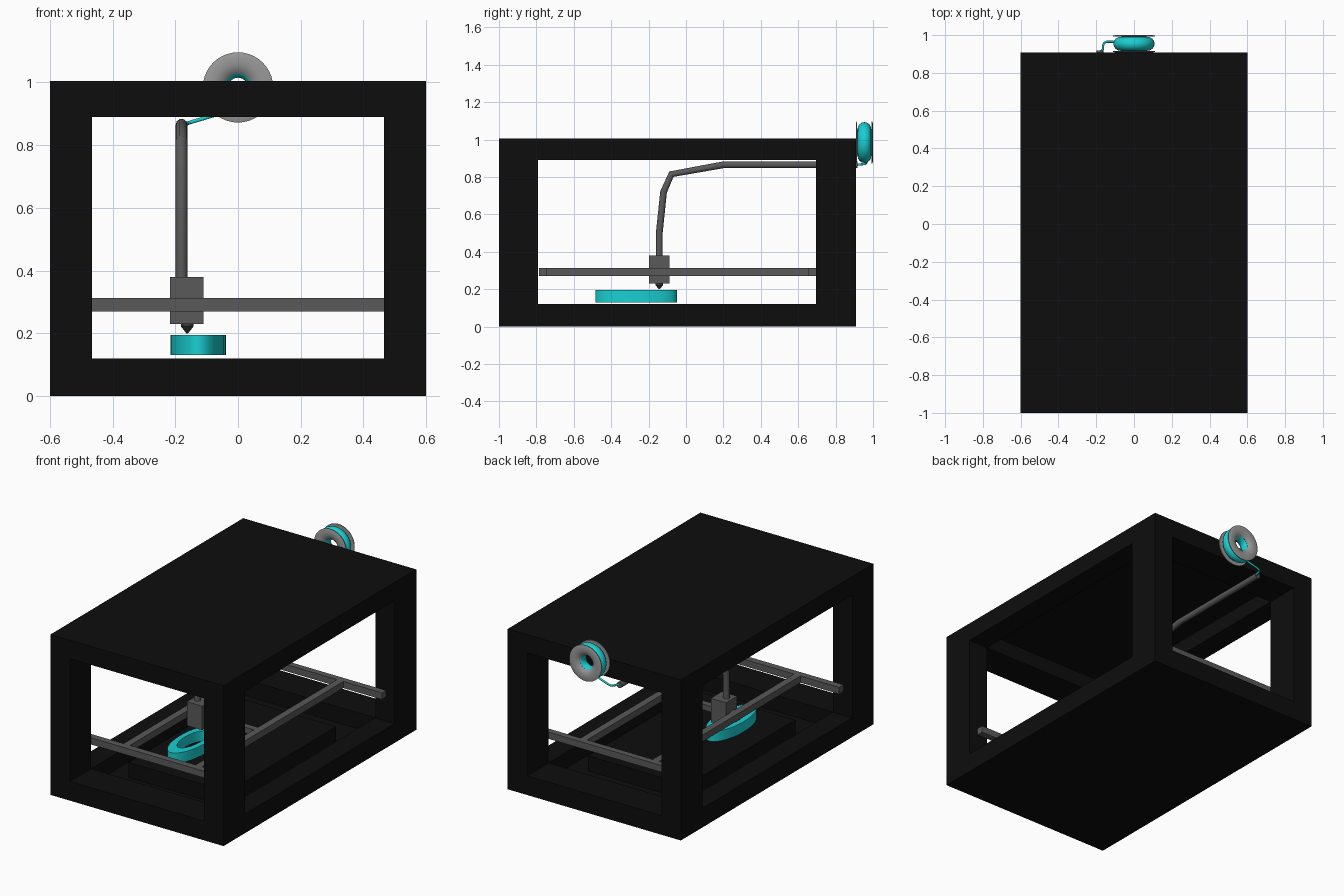
import bpy, bmesh, math
from mathutils import Vector

if "Cube" in bpy.data.objects:
    bpy.data.objects.remove(bpy.data.objects["Cube"])


def material(name, rgb):
    m = bpy.data.materials.new(name)
    m.diffuse_color = (*rgb, 1)
    m.use_nodes = True
    m.node_tree.nodes["Principled BSDF"].inputs["Base Color"].default_value = m.diffuse_color
    return m


BLACK = material("black", (0.004, 0.004, 0.004))
DARK = material("dark_grey", (0.1, 0.1, 0.1))
NOZZLE = material("nozzle_grey", (0.04, 0.04, 0.04))
GREY = material("spool_grey", (0.32, 0.32, 0.32))
CYAN = material("cyan", (0.01, 0.62, 0.64))


def smooth(ob, angle=35):
    bpy.ops.object.select_all(action='DESELECT')
    ob.select_set(True)
    bpy.context.view_layer.objects.active = ob
    bpy.ops.object.shade_smooth_by_angle(angle=math.radians(angle))


def box(name, x, y, z, mat):
    """Box from (min, max) ranges."""
    bpy.ops.mesh.primitive_cube_add(size=1)
    ob = bpy.context.object
    ob.name = name
    for v in ob.data.vertices:
        v.co = Vector([(r[0] + r[1]) / 2 + c * (r[1] - r[0]) for r, c in zip((x, y, z), v.co)])
    ob.data.materials.append(mat)
    return ob


def lathe(name, profile, mat, loc, scale=(1, 1, 1), axis_y=False, n=32):
    """Revolve a closed (radius, height) profile into a ring."""
    bm = bmesh.new()
    rings = []
    for i in range(n):
        a = 2 * math.pi * i / n
        rings.append([bm.verts.new((r * math.cos(a), h, r * math.sin(a)) if axis_y else
                                   (r * math.cos(a) * scale[0], r * math.sin(a) * scale[1], h))
                      for r, h in profile])
    for i in range(n):
        p, q = rings[i], rings[(i + 1) % n]
        for j in range(len(profile)):
            k = (j + 1) % len(profile)
            bm.faces.new((p[j], q[j], q[k], p[k]))
    bmesh.ops.recalc_face_normals(bm, faces=bm.faces)
    me = bpy.data.meshes.new(name)
    bm.to_mesh(me)
    bm.free()
    ob = bpy.data.objects.new(name, me)
    bpy.context.collection.objects.link(ob)
    ob.location = loc
    me.materials.append(mat)
    smooth(ob)
    return ob


def pipe(name, pts, radius, mat, kind='POLY'):
    cu = bpy.data.curves.new(name, 'CURVE')
    cu.dimensions = '3D'
    cu.bevel_depth = radius
    cu.bevel_resolution = 3
    cu.use_fill_caps = True
    sp = cu.splines.new(kind)
    sp.points.add(len(pts) - 1)
    for p, c in zip(sp.points, pts):
        p.co = (*c, 1)
    if kind == 'NURBS':
        sp.use_endpoint_u = True
        sp.order_u = 3
    cu.materials.append(mat)
    ob = bpy.data.objects.new(name, cu)
    bpy.context.collection.objects.link(ob)
    return ob


# Frame: block with openings through front/back and sides, hollow inside
frame = box("frame", (-.6, .6), (-1, .908), (0, 1.005), BLACK)
OX, OY, OZ = (-.465, .465), (-.79, .695), (.12, .89)
cuts = [box("cutter", OX, (-2, 2), OZ, BLACK),
        box("cutter", (-2, 2), OY, OZ, BLACK),
        box("cutter", OX, OY, (.02, .985), BLACK)]
for c in cuts:
    c.hide_render = True
    mod = frame.modifiers.new("opening", 'BOOLEAN')
    mod.operation = 'DIFFERENCE'
    mod.solver = 'EXACT'
    mod.object = c
    bpy.context.view_layer.objects.active = frame
    bpy.ops.object.modifier_apply(modifier=mod.name)
    bpy.data.objects.remove(c)

# Print bed and printed ring
box("print_bed", (-.345, .345), (-.59, .48), (.02, .115), BLACK)
lathe("printed_ring", [(1, .13), (1, .195), (.62, .195), (.62, .13)], CYAN,
      (-.127, -.267, 0), scale=(.0885, .218))

# Gantry rails
RZ = (.27, .312)
box("front_rail", (-.54, .54), (-.787, -.745), RZ, DARK)
box("back_rail", (-.54, .54), (.655, .694), RZ, DARK)
for side, s in (("left", -1), ("right", 1)):
    x = .25 * s
    box(side + "_rail", (x - .022, x + .022), (-.745, .655), RZ, DARK)
box("cross_rail", (-.228, .228), (-.163, -.123), (.273, .309), DARK)

# Print head and nozzle
box("print_head", (-.217, -.11), (-.197, -.088), (.23, .38), DARK)
bpy.ops.mesh.primitive_cone_add(vertices=16, radius1=.003, radius2=.02, depth=.022,
                                location=(-.162, -.143, .211))
nozzle = bpy.context.object
nozzle.name = "nozzle"
nozzle.data.materials.append(NOZZLE)
smooth(nozzle)
bpy.ops.mesh.primitive_cylinder_add(vertices=16, radius=.02, depth=.012,
                                    location=(-.162, -.143, .227))
collar = bpy.context.object
collar.name = "nozzle_collar"
collar.data.materials.append(NOZZLE)
smooth(collar)

# Feed tube
tx = -.18
pipe("feed_tube", [(tx, -.143, .37), (tx, -.143, .5), (tx, -.12, .72), (tx, -.078, .815),
                   (tx, .2, .865), (tx, .918, .865)], .019, DARK)

# Spool: two dished flanges around a wound filament torus
C = (0, .954, .984)
for name, s in (("spool_front_flange", -1), ("spool_back_flange", 1)):
    prof = [(.112, .042), (.1, .0455), (.075, .0455), (.055, .04), (.044, .03),
            (.046, .027), (.057, .035), (.076, .0405), (.1, .0405), (.112, .039)]
    lathe(name, [(r, h * s) for r, h in prof], GREY, C, axis_y=True, n=40)
wound = [(.07 + .039 * math.cos(a), .037 * math.sin(a))
         for a in [2 * math.pi * i / 16 for i in range(16)]]
lathe("wound_filament", wound, CYAN, C, axis_y=True, n=40)

# Loose filament strand from spool to tube
pipe("filament_strand", [(-.06, .96, .9), (-.11, .965, .885), (-.155, .965, .872),
                         (-.165, .945, .868), (-.163, .92, .866), (-.18, .912, .865)],
     .006, CYAN, 'NURBS')
